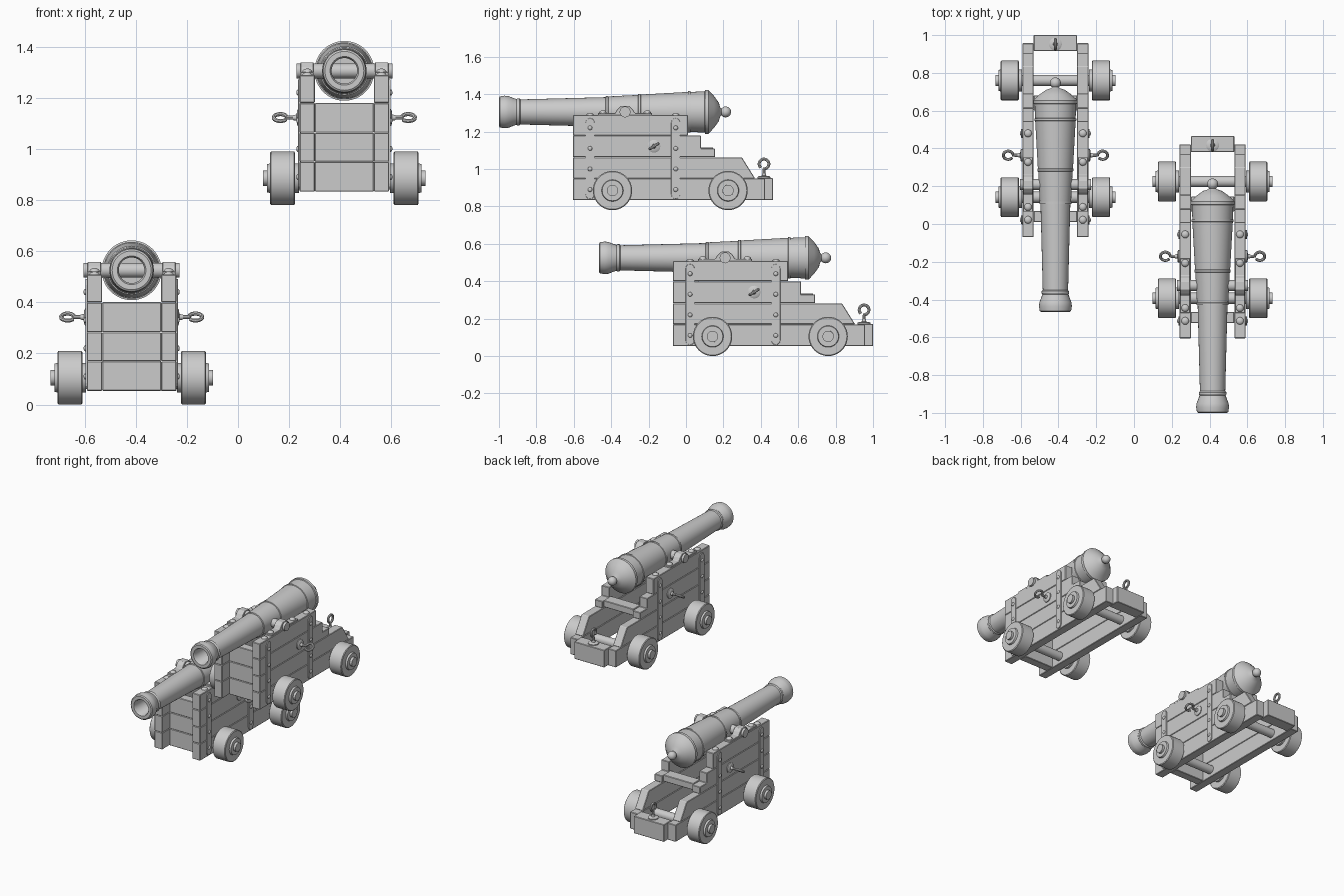
import bpy, bmesh
from math import pi, cos, sin, radians
from mathutils import Vector, Matrix

if "Cube" in bpy.data.objects:
    bpy.data.objects.remove(bpy.data.objects["Cube"])

CHEEK_IN, CHEEK_OUT = 0.115, 0.175
TRUNNION_Y, AXIS_Z = 0.209, 0.525


def finish(bm, name, origin, smooth=True, bevel=0):
    bmesh.ops.remove_doubles(bm, verts=bm.verts, dist=1e-5)
    bmesh.ops.recalc_face_normals(bm, faces=bm.faces)
    me = bpy.data.meshes.new(name)
    bm.to_mesh(me)
    bm.free()
    ob = bpy.data.objects.new(name, me)
    ob.location = origin
    bpy.context.collection.objects.link(ob)
    if bevel:
        mod = ob.modifiers.new("edge_bevel", 'BEVEL')
        mod.width, mod.segments = bevel, 1
    if smooth:
        bpy.ops.object.select_all(action='DESELECT')
        ob.select_set(True)
        bpy.context.view_layer.objects.active = ob
        bpy.ops.object.shade_smooth_by_angle(angle=radians(32))
    return ob


def lathe(name, origin, profile, pos, axis, n=32):
    """Revolve (distance along axis, radius) points."""
    bm = bmesh.new()
    vs = [bm.verts.new((r, 0, d)) for d, r in profile]
    es = [bm.edges.new(p) for p in zip(vs, vs[1:])]
    bmesh.ops.spin(bm, geom=vs + es, cent=(0, 0, 0), axis=(0, 0, 1),
                   angle=2 * pi, steps=n, use_merge=False)
    rot = Vector(axis).to_track_quat('Z', 'Y').to_matrix().to_4x4()
    bmesh.ops.transform(bm, matrix=Matrix.Translation(pos) @ rot, verts=bm.verts)
    return finish(bm, name, origin)


def slab(name, origin, outline, x0, x1, bevel=0.003):
    """Extrude a (y, z) outline from x0 to x1."""
    bm = bmesh.new()
    f = bm.faces.new([bm.verts.new((x0, y, z)) for y, z in outline])
    ext = bmesh.ops.extrude_face_region(bm, geom=[f])
    bmesh.ops.translate(bm, vec=(x1 - x0, 0, 0),
                        verts=[v for v in ext["geom"] if isinstance(v, bmesh.types.BMVert)])
    return finish(bm, name, origin, False, bevel)


def rect(y0, y1, z0, z1):
    return [(y0, z0), (y1, z0), (y1, z1), (y0, z1)]


def dome(name, origin, pos, axis, r, h):
    prof = [(h * sin(a), r * cos(a)) for a in (i * pi / 8 for i in range(4))] + [(h, 0)]
    lathe(name, origin, [(-0.004, r)] + prof, pos, axis, 16)


def eye_bolt(name, origin, pos, out, side):
    """Flange, shank and open ring lying in the plane of out and side."""
    pos, out, side = Vector(pos), Vector(out), Vector(side)
    lathe(name + "_flange", origin, [(-0.003, 0), (-0.003, 0.034), (0.006, 0.034),
          (0.01, 0.028), (0.012, 0.012), (0.025, 0.01), (0.025, 0)], pos, out, 20)
    path = [pos, pos + out * 0.042]
    for i in range(21):
        a = -pi / 2 + radians(320) * i / 20
        path.append(pos + out * (0.075 + 0.026 * sin(a)) + side * 0.026 * cos(a))
    cu = bpy.data.curves.new(name, 'CURVE')
    cu.dimensions, cu.bevel_depth, cu.bevel_resolution, cu.use_fill_caps = '3D', 0.008, 2, True
    sp = cu.splines.new('POLY')
    sp.points.add(len(path) - 1)
    for p, co in zip(sp.points, path):
        p.co = (*co, 1)
    tmp = bpy.data.objects.new("tmp_curve", cu)
    bm = bmesh.new()
    me = bpy.data.meshes.new_from_object(tmp)
    bm.from_mesh(me)
    bpy.data.objects.remove(tmp)
    finish(bm, name, origin)


BARREL = [(0.40, 0), (0.40, 0.05), (-0.455, 0.05), (-0.465, 0.056), (-0.465, 0.076),
          (-0.46, 0.083), (-0.435, 0.087), (-0.415, 0.085), (-0.39, 0.075), (-0.372, 0.069),
          (-0.366, 0.073), (-0.356, 0.073), (-0.35, 0.067),
          (0.105, 0.079), (0.107, 0.085), (0.118, 0.085), (0.12, 0.083),
          (0.278, 0.091), (0.28, 0.096), (0.292, 0.096), (0.294, 0.093),
          (0.545, 0.107), (0.547, 0.111), (0.558, 0.111), (0.56, 0.107), (0.635, 0.110),
          (0.637, 0.117), (0.655, 0.117), (0.66, 0.111), (0.685, 0.085), (0.71, 0.05),
          (0.718, 0.025), (0.724, 0.018)]
BUTTON = [(0.747 + 0.029 * -cos(a), 0.029 * sin(a)) for a in (pi * i / 12 for i in range(3, 13))]
WHEEL = [(0.178, 0.03), (0.178, 0.058), (0.193, 0.058), (0.193, 0.1), (0.197, 0.105),
         (0.286, 0.105), (0.29, 0.1), (0.29, 0.058), (0.302, 0.055), (0.302, 0.03)]
# stepped cheek, one outline per plank
PLANKS = [rect(-0.07, 0.957, 0.053, 0.169),
          [(-0.07, 0.17), (0.904, 0.17), (0.834, 0.282), (-0.07, 0.282)],
          [(-0.07, 0.283), (0.69, 0.283), (0.69, 0.33), (0.615, 0.33), (0.615, 0.399), (-0.07, 0.399)],
          rect(-0.07, 0.545, 0.40, 0.508)]
# iron cap over the trunnion
CAP = [(0.065, 0.506), (0.353, 0.506), (0.353, 0.52), (0.262, 0.52), (0.25, 0.54), (0.23, 0.558),
       (0.188, 0.558), (0.168, 0.54), (0.156, 0.52), (0.065, 0.52)]


def strap_outline(y0, y1, z0, z1):
    r, c = (y1 - y0) / 2, (y0 + y1) / 2
    arc = [radians(30 * i) for i in range(7)]
    return ([(c + r * cos(a), z1 - r + r * sin(a)) for a in arc] +
            [(c - r * cos(a), z0 + r - r * sin(a)) for a in arc])


def gun(o):
    # barrel, knob and trunnions
    lathe("barrel", o, BARREL + BUTTON, (0, 0, AXIS_Z), (0, 1, 0), 48)
    lathe("trunnion", o, [(-0.188, 0), (-0.188, 0.029), (0.188, 0.029), (0.188, 0)],
          (0, TRUNNION_Y, AXIS_Z), (1, 0, 0), 24)

    # axles and wheels
    for y in (0.142, 0.76):
        lathe("axle", o, [(-0.318, 0), (-0.318, 0.03), (0.318, 0.03), (0.318, 0)],
              (0, y, 0.105), (1, 0, 0), 24)
        for s in (-1, 1):
            lathe("wheel", o, WHEEL, (0, y, 0.105), (s, 0, 0), 40)

    # cross members: front transom planks, breech rest, tail block
    for z0, z1 in ((0.053, 0.169), (0.17, 0.282), (0.283, 0.40)):
        slab("front_transom", o, rect(0.01, 0.07, z0, z1), -CHEEK_IN, CHEEK_IN)
    slab("breech_rest", o, rect(0.60, 0.68, 0.29, 0.335), -CHEEK_IN, CHEEK_IN)
    slab("tail_block", o, rect(0.915, 1.0, 0.053, 0.172), -CHEEK_IN, CHEEK_IN)
    eye_bolt("tail_eye_bolt", o, (0, 0.952, 0.172), (0, 0, 1), (0, 1, 0))

    for s in (-1, 1):
        # carriage cheeks
        for outline in PLANKS:
            slab("cheek_plank", o, outline, s * CHEEK_IN, s * CHEEK_OUT)
        # trunnion cap with bolts
        slab("trunnion_cap", o, CAP, s * 0.12, s * 0.172, 0.002)
        for y in (0.09, 0.328):
            dome("cap_bolt", o, (s * 0.145, y, 0.52), (0, 0, 1), 0.02, 0.014)
        # riveted side straps
        for y in (0.022, 0.48):
            slab("side_strap", o, strap_outline(y - 0.024, y + 0.024, 0.06, 0.492),
                 s * 0.17, s * 0.181, 0.001)
            dome("cheek_bolt", o, (s * 0.145, y, 0.508), (0, 0, 1), 0.02, 0.012)
            for z in (0.11, 0.22, 0.33, 0.44):
                dome("strap_rivet", o, (s * 0.181, y, z), (s, 0, 0), 0.012, 0.007)
        # tilted rope eye bolts
        eye_bolt("side_eye_bolt", o, (s * CHEEK_OUT, 0.364, 0.342), (s, 0, 0),
                 (0, cos(radians(32)), sin(radians(32))))


gun((-0.416, 0, 0))
gun((0.416, -0.535, 0.78))
